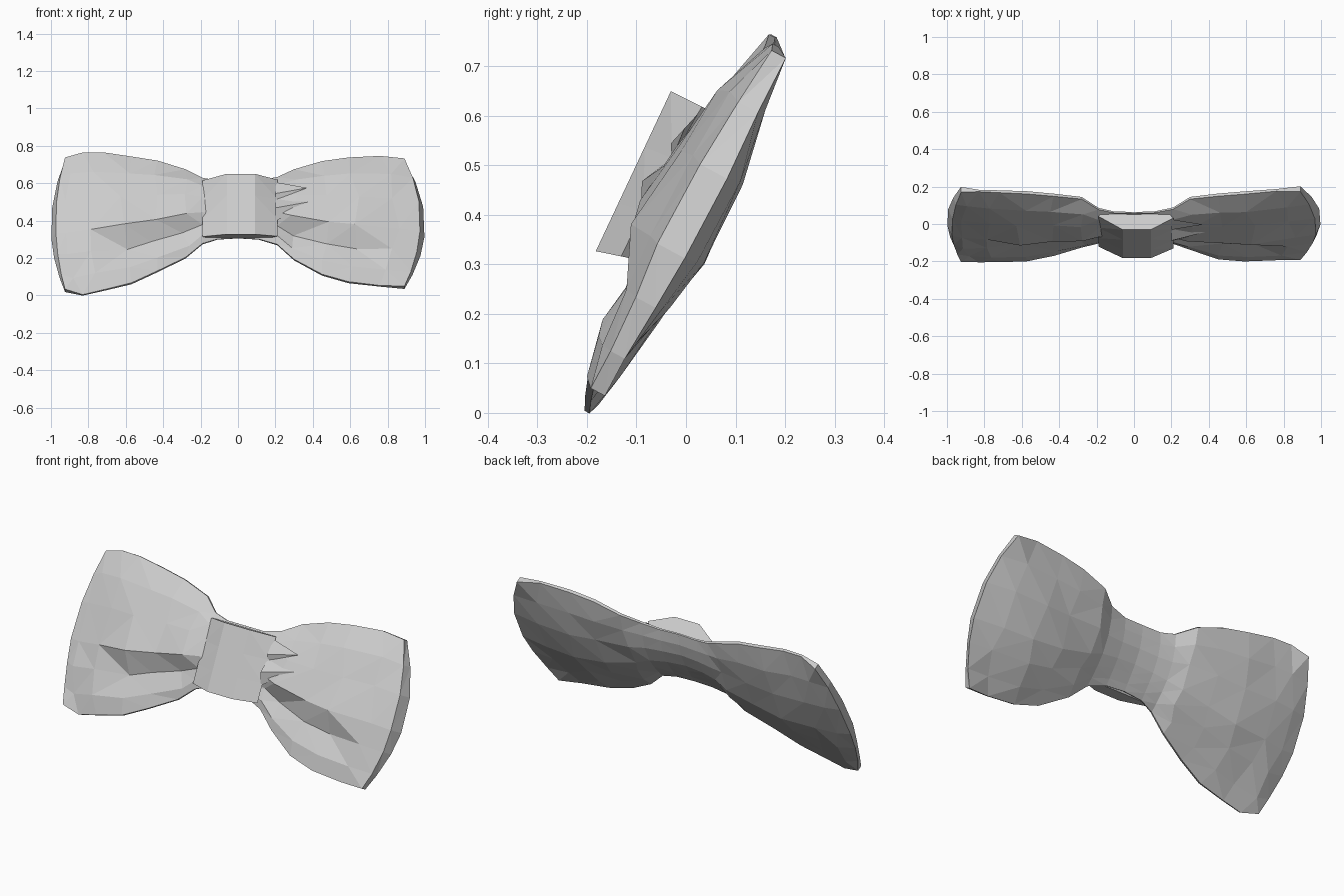
import bpy, bmesh, random
from mathutils import Vector

random.seed(4)
old = bpy.data.objects.get("Cube")
if old:
    bpy.data.objects.remove(old)

fabric = bpy.data.materials.new("grey_fabric")
fabric.use_nodes = True
GREY = (0.6, 0.6, 0.6, 1)
fabric.diffuse_color = GREY
fabric.node_tree.nodes["Principled BSDF"].inputs["Base Color"].default_value = GREY


def tilt(x, v, n):
    """Bow frame (along, up the cloth, out of the cloth) to world."""
    return Vector((x, 0.475 * v - 0.88 * n, 0.38 + 0.88 * v + 0.475 * n))


def finish(name, bm):
    bmesh.ops.recalc_face_normals(bm, faces=bm.faces)
    bmesh.ops.triangulate(bm, faces=[f for f in bm.faces if len(f.verts) == 4])
    mesh = bpy.data.meshes.new(name)
    bm.to_mesh(mesh)
    bm.free()
    mesh.materials.append(fabric)
    ob = bpy.data.objects.new(name, mesh)
    bpy.context.collection.objects.link(ob)


def bridge(bm, a, b):
    for i in range(len(a)):
        k = (i + 1) % len(a)
        bm.faces.new((a[i], a[k], b[k], b[i]))


# Columns across a lobe: position, front height, back height, change at the fold
COLUMNS = [(-1, 0.1, 0.12, 0), (-0.78, 0.4, 0.45, 0), (-0.47, 0.65, 0.8, -0.55),
           (-0.17, 0.95, 1, 0.25), (0.3, 0.95, 0.95, 0), (0.68, 0.75, 0.6, 0),
           (1, 0.1, 0.12, 0)]
# Both lobes start from the same neck section behind the knot
NECK = [(0, 0.235, -0.1, 0.06, 0.028, 0.08, 0.012, 0, 0),
        (0.11, 0.235, -0.108, 0.056, 0.03, 0.08, 0.005, 0, 0)]


def lobe(name, side, stations):
    """Loft of rings; station = x, top, bottom, edge n top and bottom,
    front n, back n, bend, fold depth."""
    bm = bmesh.new()
    rings = []
    for s, (x, top, bot, e_top, e_bot, front, back, bend, fold) in enumerate(stations):
        last = s == len(stations) - 1
        ring = []
        for is_back in (False, True):
            for t, f, b, d in (reversed(COLUMNS) if is_back else COLUMNS):
                v = (top + bot) / 2 + t * (top - bot) / 2
                edge = (e_top + e_bot) / 2 + t * (e_top - e_bot) / 2
                if last:
                    f, b = max(f, 0.5), max(b, 0.5)
                if is_back:
                    n = edge + (back - edge) * b
                else:
                    n = edge + (front - edge) * (f + d * fold)
                px = x + bend * (1 - t * t)
                if abs(t) < 1 and 2 < s and not last:
                    px += random.uniform(-0.02, 0.02)
                    n += random.uniform(-0.006, 0.006)
                if last and not is_back:
                    px -= 0.025 * (1 - t * t)
                ring.append(bm.verts.new(tilt(side * px, v, n)))
        rings.append(ring)
    for a, b in zip(rings, rings[1:]):
        bridge(bm, a, b)
    # Narrow outer rim
    end = rings[-1]
    for j in range(len(COLUMNS) - 1):
        bm.faces.new((end[j], end[j + 1], end[-j - 2], end[-j - 1]))
    finish(name, bm)


lobe("left_lobe", 1, NECK + [
    (0.21, 0.26, -0.145, 0.046, 0.038, 0.09, -0.008, 0, 0.7),
    (0.30, 0.322, -0.23, 0.015, 0.026, 0.092, -0.032, 0, 1),
    (0.45, 0.368, -0.325, 0.023, 0.034, 0.09, -0.055, 0.02, 1),
    (0.59, 0.39, -0.365, 0.023, 0.024, 0.088, -0.065, 0.05, 1),
    (0.76, 0.405, -0.38, 0.015, 0.01, 0.06, -0.058, 0.09, 0),
    (0.89, 0.392, -0.382, -0.005, -0.01, 0.035, -0.03, 0.11, 0)])

lobe("right_lobe", -1, NECK + [
    (0.19, 0.255, -0.14, 0.046, 0.038, 0.09, -0.008, 0, 0.4),
    (0.28, 0.322, -0.215, 0.015, 0.02, 0.092, -0.032, 0, 0.8),
    (0.43, 0.37, -0.30, 0.025, 0.026, 0.088, -0.055, 0.02, 1),
    (0.57, 0.395, -0.37, 0.025, 0.02, 0.085, -0.065, 0.05, 1),
    (0.72, 0.418, -0.405, 0.032, 0.008, 0.065, -0.06, 0.07, 0.2),
    (0.83, 0.42, -0.428, 0.028, -0.004, 0.05, -0.05, 0.085, 0),
    (0.925, 0.395, -0.402, 0.005, -0.005, 0.035, -0.03, 0.075, 0)])


# Knot: faceted band across the front of the neck, its back sunk into the cloth
def knot():
    bm = bmesh.new()
    outline = [(-0.19, 0.075), (-0.06, 0.135), (0.09, 0.135), (0.21, 0.085),
               (0.18, 0.05), (-0.17, 0.05)]
    rows = []
    for h in (0, 0.3, 0.65, 1):
        row = []
        for x, n in outline:
            bottom = -0.135 + 0.3 * (0.14 - n)
            top = 0.223 + 0.04 * (0.135 - n)
            bulge = 0.02 * h if n > 0.1 else 0.02 * (h - h * h)
            row.append(bm.verts.new(tilt(x, bottom + (top - bottom) * h, n + bulge)))
        rows.append(row)
    for a, b in zip(rows, rows[1:]):
        bridge(bm, a, b)
    bm.faces.new(rows[0])
    bm.faces.new(rows[-1])
    finish("knot", bm)


knot()


# Small gathered pleats coming out of the knot
def pleat(name, root_x, tip_x, v_top, v_low, v_tip, height):
    bm = bmesh.new()
    a, b, c, d = [bm.verts.new(tilt(*p)) for p in (
        (root_x, v_top, height), (root_x, v_low, 0.088),
        (tip_x, v_tip, 0.095), (root_x, v_top + 0.08, 0.085))]
    for tri in ((a, b, c), (a, c, d), (a, d, b), (b, d, c)):
        bm.faces.new(tri)
    finish(name, bm)


pleat("left_pleat_middle", 0.2, 0.38, 0.035, -0.03, 0.085, 0.12)
pleat("left_pleat_upper", 0.2, 0.37, 0.13, 0.1, 0.17, 0.105)
